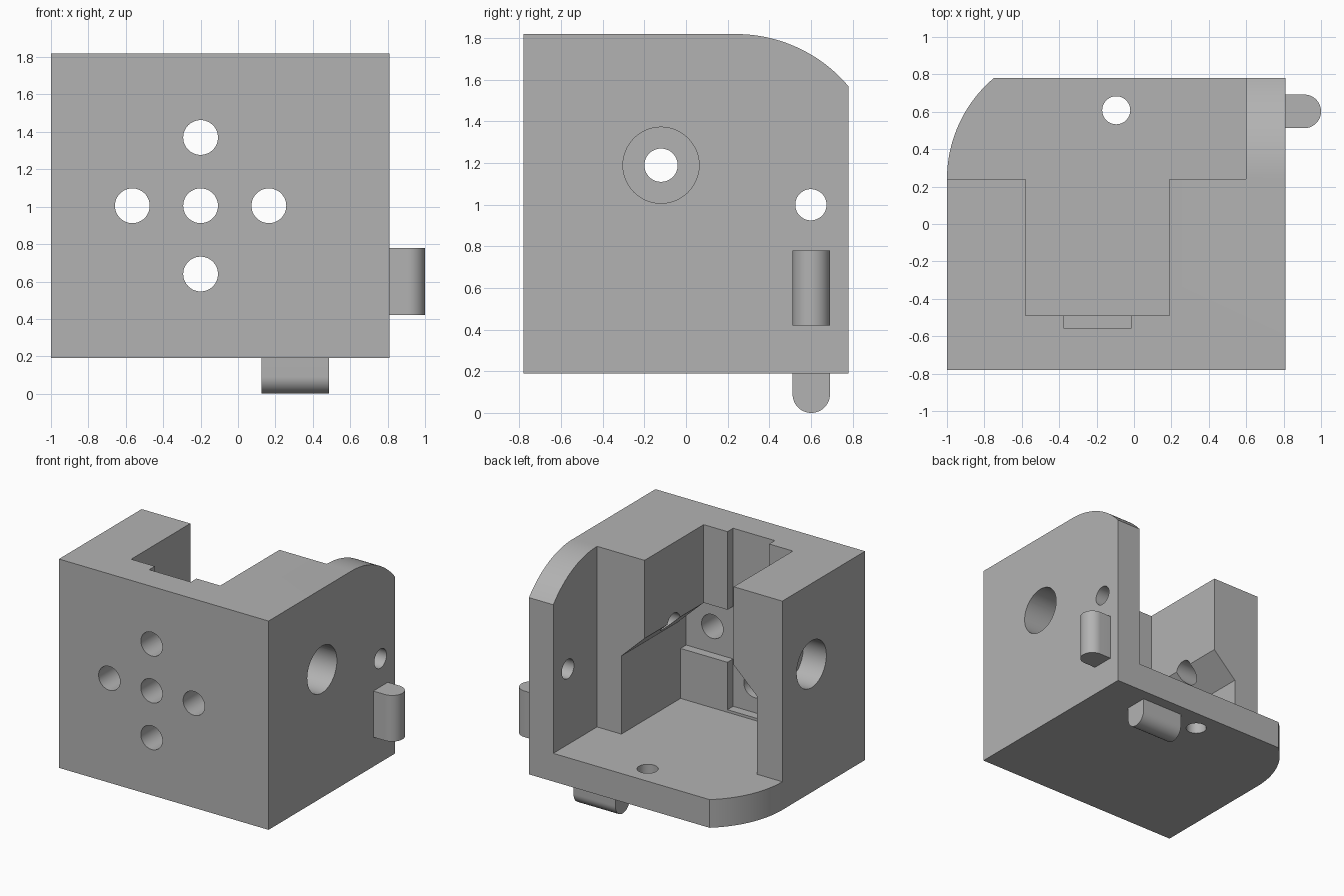
import bpy, bmesh
from math import pi, sin, cos, atan2, radians

default = bpy.data.objects.get("Cube")
if default:
    bpy.data.objects.remove(default, do_unlink=True)

grey = bpy.data.materials.new("plain_grey")
grey.use_nodes = True
tone = (0.45, 0.45, 0.45, 1)
grey.diffuse_color = tone
grey.node_tree.nodes["Principled BSDF"].inputs["Base Color"].default_value = tone


def prism(name, profile, axis, lo, hi):
    """Extrude a 2D profile along an axis (0=x, 1=y, 2=z)."""
    bm = bmesh.new()
    rings = []
    for a in (lo, hi):
        ring = []
        for p in profile:
            co = list(p)
            co.insert(axis, a)
            ring.append(bm.verts.new(co))
        rings.append(ring)
        bm.faces.new(ring)
    n = len(profile)
    for i in range(n):
        j = (i + 1) % n
        bm.faces.new((rings[0][i], rings[0][j], rings[1][j], rings[1][i]))
    bmesh.ops.recalc_face_normals(bm, faces=bm.faces)
    mesh = bpy.data.meshes.new(name)
    bm.to_mesh(mesh)
    bm.free()
    mesh.materials.append(grey)
    ob = bpy.data.objects.new(name, mesh)
    bpy.context.collection.objects.link(ob)
    return ob


def rect(a0, a1, b0, b1):
    return [(a0, b0), (a1, b0), (a1, b1), (a0, b1)]


def arc(ca, cb, r, start, end, steps):
    angles = [start + (end - start) * i / steps for i in range(steps + 1)]
    return [(ca + r * cos(t), cb + r * sin(t)) for t in angles]


def activate(ob):
    bpy.ops.object.select_all(action="DESELECT")
    ob.select_set(True)
    bpy.context.view_layer.objects.active = ob


def boolean(target, cutter, operation="DIFFERENCE"):
    cutter.hide_render = True
    activate(target)
    mod = target.modifiers.new("cut", "BOOLEAN")
    mod.operation = operation
    mod.solver = "EXACT"
    mod.object = cutter
    bpy.ops.object.modifier_apply(modifier=mod.name)
    bpy.data.objects.remove(cutter, do_unlink=True)


def bore(target, axis, a, b, r, lo, hi):
    circle = arc(a, b, r, 0, 2 * pi, 48)[:-1]
    boolean(target, prism("bore", circle, axis, lo, hi))


# Main dimensions
left, right, front, back = -1.0, 0.81, -0.78, 0.78
base, top, floor = 0.19, 1.82, 0.41
block_back, wall_in = 0.24, 0.6
R = 0.708
sweep = atan2(back - block_back, R - 0.25)

# Housing: footprint with a rounded back corner
plan = [(left, front), (right, front), (right, back)]
plan += arc(left + R, block_back, R, pi - sweep, pi, 20)
housing = prism("housing", plan, 2, base, top)

# Rounded top back corner of the side wall
side = [(-1, 0), (1, 0), (back, 0)]
side = [(front - 0.1, 0), (back, 0)]
side += arc(block_back, top - R, R, pi / 2 - sweep, pi / 2, 20)
side += [(front - 0.1, top)]
boolean(housing, prism("side_trim", side, 0, -1.2, 1.2), "INTERSECT")

# Open area behind the block, above the floor
boolean(housing, prism("back_void", rect(-1.2, wall_in, block_back, 1),
                       2, floor, 2))

# Chamber, wide below and narrow above, open to the back and the top
mid = -0.195
wide, narrow = 0.585, 0.385
low, high = 1.02, 1.21
chamber = [(mid - wide, floor), (mid + wide, floor), (mid + wide, low),
           (mid + narrow, high), (mid + narrow, 2), (mid - narrow, 2),
           (mid - narrow, high), (mid - wide, low)]
boolean(housing, prism("chamber", chamber, 1, -0.49, 0.3))

# Pocket and upright groove in the front wall
pocket = rect(mid - wide, mid + wide, 0.8, high)
boolean(housing, prism("pocket", pocket, 1, -0.56, -0.47))
groove = rect(mid - 0.18, mid + 0.18, floor + 0.02, 2)
boolean(housing, prism("groove", groove, 1, -0.56, -0.47))

# Five round holes in a cross through the front
for dx, dz in ((0, 0), (-1, 0), (1, 0), (0, -1), (0, 1)):
    bore(housing, 1, -0.2 + 0.365 * dx, 1.005 + 0.365 * dz, 0.093, -1, -0.52)

# Stepped cross bore through both sides
bore(housing, 0, -0.12, 1.19, 0.08, -1.1, 1.1)
bore(housing, 0, -0.12, 1.19, 0.183, 0.41, 1.1)
bore(housing, 0, -0.12, 1.19, 0.183, -1.1, -0.8)

# Matching holes in the side wall and the floor
bore(housing, 0, 0.6, 1.0, 0.075, 0.5, 1.0)
bore(housing, 2, -0.095, 0.608, 0.075, 0, 0.6)

# Round-ended locating pegs
tip = arc(0.91, 0.602, 0.09, -pi / 2, pi / 2, 24)
side_peg = prism("side_peg", [(right, 0.692), (right, 0.512)] + tip,
                 2, 0.42, 0.78)
tip = arc(0.602, 0.09, 0.09, pi, 2 * pi, 24)
bottom_peg = prism("bottom_peg", [(0.692, base), (0.512, base)] + tip,
                   0, 0.125, 0.487)

for ob in (housing, side_peg, bottom_peg):
    activate(ob)
    bpy.ops.object.shade_smooth_by_angle(angle=radians(25))
